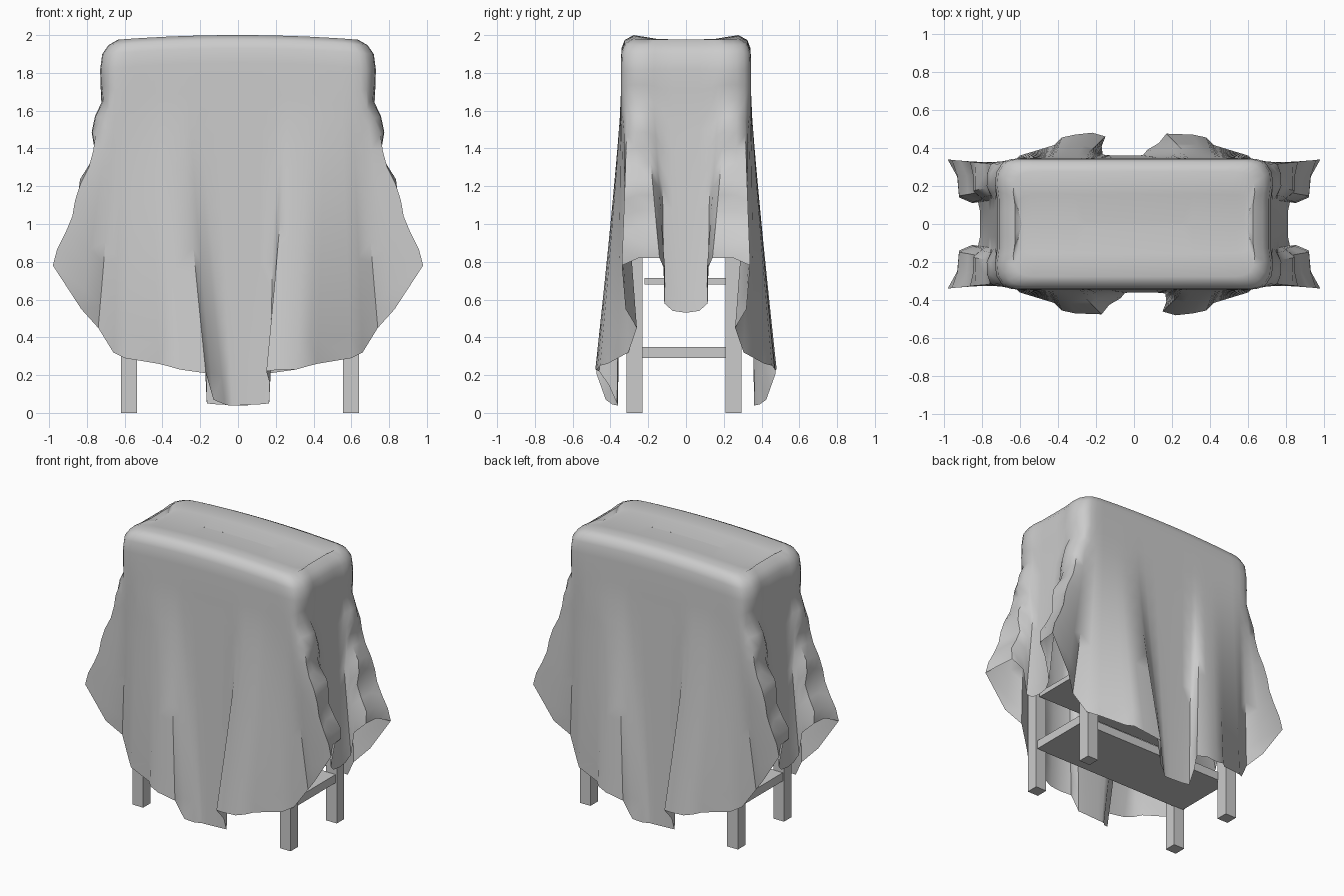
import bpy, bmesh, math


def box(name, x0, x1, y0, y1, z0, z1):
    bpy.ops.mesh.primitive_cube_add(size=1, location=((x0 + x1) / 2, (y0 + y1) / 2, (z0 + z1) / 2))
    ob = bpy.context.object
    ob.name = name
    ob.scale = (x1 - x0, y1 - y0, z1 - z0)
    bpy.ops.object.transform_apply(location=False, rotation=False, scale=True)
    return ob


# Wooden stand hidden under the cloth
for x in (-0.62, 0.555):
    for y in (-0.315, 0.21):
        box("leg", x, x + 0.085, y, y + 0.085, 0, 1.9)
box("lower_shelf", -0.61, 0.63, -0.235, 0.215, 0.29, 0.35)
box("upper_shelf", -0.6, 0.62, -0.22, 0.21, 0.68, 0.715)

# Cloth: one quarter of the hem, from front middle to side middle
# (top x, top y, hem x, hem y, hem z)
right_columns = [
    (0.00, 0.345, 0.00, 0.36, 0.04),
    (0.12, 0.345, 0.11, 0.36, 0.045),
    (0.20, 0.345, 0.165, 0.365, 0.05),
    (0.235, 0.345, 0.17, 0.41, 0.15),
    (0.27, 0.345, 0.15, 0.46, 0.22),
    (0.31, 0.345, 0.22, 0.48, 0.23),
    (0.37, 0.345, 0.31, 0.47, 0.23),
    (0.42, 0.345, 0.38, 0.455, 0.25),
    (0.46, 0.345, 0.42, 0.415, 0.26),
    (0.55, 0.345, 0.60, 0.36, 0.29),
    (0.61, 0.345, 0.66, 0.305, 0.32),
    (0.65, 0.34, 0.74, 0.26, 0.45),
    (0.68, 0.33, 0.83, 0.32, 0.55),
    (0.70, 0.31, 0.98, 0.34, 0.78),
    (0.725, 0.27, 0.93, 0.25, 0.82),
    (0.73, 0.21, 0.92, 0.14, 0.82),
    (0.725, 0.17, 0.85, 0.11, 0.75),
    (0.72, 0.13, 0.82, 0.115, 0.58),
    (0.72, 0.07, 0.81, 0.07, 0.54),
    (0.72, 0.00, 0.81, 0.00, 0.53),
]
# The left front fold opens wider at the bottom
left_columns = right_columns[:1] + [
    (0.11, 0.345, 0.03, 0.36, 0.04),
    (0.20, 0.345, 0.05, 0.365, 0.04),
    (0.225, 0.345, 0.07, 0.39, 0.045),
    (0.26, 0.345, 0.13, 0.425, 0.07),
    (0.30, 0.345, 0.17, 0.475, 0.21),
] + right_columns[6:]
# Rings over the rounded top: (x scale, y scale, z)
top_rings = [(0.82, 0, 1.975), (0.84, 0.45, 1.98), (0.87, 0.8, 2.0),
             (0.94, 0.94, 1.975), (0.985, 0.99, 1.93), (1, 1, 1.85)]
ROWS = 12
bm = bmesh.new()


def quarter(columns, mx, my):
    grid = []
    for i, (tx, ty, hx, hy, hz) in enumerate(columns):
        # buckles only in the corner folds
        buckle = {13: 0.01, 14: 0.022, 15: 0.022, 16: 0.01}.get(i, 0)
        col = [bm.verts.new((mx * tx * sx, my * ty * sy, z - 0.06 * (tx * sx) ** 2))
               for sx, sy, z in top_rings]
        for r in range(1, ROWS + 1):
            z = 1.82 + (hz - 1.82) * r / ROWS
            # folds open up gradually below the tight upper part
            w = max(0, (1.65 - z) / (1.65 - hz)) ** 1.15
            wave = buckle * math.sin((z - hz) * 20) * min(1, (1.82 - z) * 4)
            col.append(bm.verts.new((mx * (tx + (hx - tx) * w + wave),
                                     my * (ty + (hy - ty) * w), z)))
        grid.append(col)
    for a, b in zip(grid, grid[1:]):
        for k in range(len(a) - 1):
            bm.faces.new((a[k], a[k + 1], b[k + 1], b[k]))


# Four quarters, the back being the front turned half round
for turn in (1, -1):
    quarter(right_columns, turn, -turn)
    quarter(left_columns, -turn, -turn)
bmesh.ops.remove_doubles(bm, verts=bm.verts[:], dist=0.0005)
bmesh.ops.dissolve_degenerate(bm, edges=bm.edges[:], dist=0.0001)
bmesh.ops.recalc_face_normals(bm, faces=bm.faces[:])
top = max(bm.faces, key=lambda f: f.calc_center_median().z)
if top.normal.z < 0:
    bmesh.ops.reverse_faces(bm, faces=bm.faces[:])

mesh = bpy.data.meshes.new("cloth")
bm.to_mesh(mesh)
bm.free()
cloth = bpy.data.objects.new("draped_cloth", mesh)
bpy.context.collection.objects.link(cloth)
bpy.ops.object.select_all(action='DESELECT')
cloth.select_set(True)
bpy.context.view_layer.objects.active = cloth
bpy.ops.object.shade_smooth_by_angle(angle=math.radians(45))
